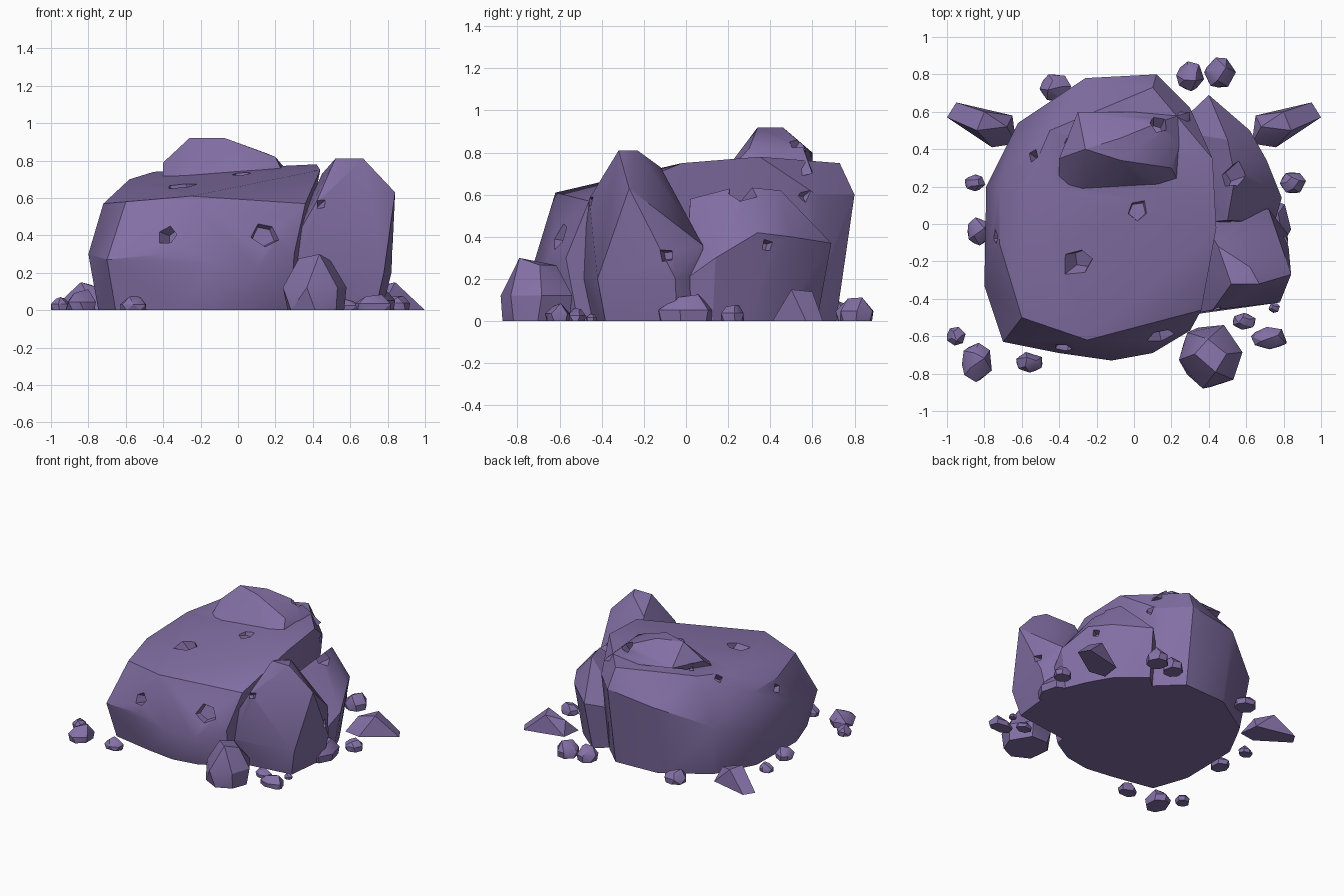
import bpy, bmesh, math, random
from mathutils import Vector

if "Cube" in bpy.data.objects:
    bpy.data.objects.remove(bpy.data.objects["Cube"])

random.seed(4)
stone = bpy.data.materials.new("purple stone")
stone.diffuse_color = (0.225, 0.16, 0.375, 1)
stone.use_nodes = True
stone.node_tree.nodes["Principled BSDF"].inputs["Base Color"].default_value = stone.diffuse_color


def hull_object(name, pts):
    """Convex chunk of stone around a handful of corner points."""
    bm = bmesh.new()
    for p in pts:
        bm.verts.new(p)
    res = bmesh.ops.convex_hull(bm, input=bm.verts)
    junk = {v for v in res["geom_interior"] + res["geom_unused"] if isinstance(v, bmesh.types.BMVert)}
    bmesh.ops.delete(bm, geom=list(junk), context='VERTS')
    bmesh.ops.recalc_face_normals(bm, faces=bm.faces)
    me = bpy.data.meshes.new(name)
    bm.to_mesh(me)
    bm.free()
    ob = bpy.data.objects.new(name, me)
    bpy.context.collection.objects.link(ob)
    me.materials.append(stone)
    return ob


def rock(name, rim, crown, depth):
    """Rim is the widest outline; the foot is the rim drawn in below the ground."""
    foot = [(x * .92, y * .88, -depth) for x, y, z in rim]
    return hull_object(name, rim + crown + foot)


def combine(target, other, op):
    m = target.modifiers.new(op, 'BOOLEAN')
    m.operation, m.object, m.solver = op, other, 'EXACT'
    bpy.context.view_layer.update()
    me = bpy.data.meshes.new_from_object(target.evaluated_get(bpy.context.evaluated_depsgraph_get()))
    target.modifiers.clear()
    target.data = me
    bpy.data.objects.remove(other)


def smooth(ob):
    bpy.ops.object.select_all(action='DESELECT')
    ob.select_set(True)
    bpy.context.view_layer.objects.active = ob
    bpy.ops.object.shade_smooth_by_angle(angle=math.radians(28))


# Main mass: widest outline, then front ledge and sloped top
rim = [(-.79, .2, .27), (-.8, -.33, .3), (-.7, -.63, .27), (-.4, -.69, .3), (-.12, -.73, .25),
       (.1, -.69, .22), (.3, -.57, .3), (.3, .62, .6), (.12, .8, .6), (-.26, .78, .55), (-.62, .54, .4)]
crown = [(-.72, -.1, .57), (-.72, .2, .57), (-.6, -.5, .58), (-.25, -.62, .61), (.36, -.46, .57),
         (-.58, .2, .7), (-.45, .5, .74), (.42, .35, .78), (.44, -.02, .75), (.1, .73, .75)]
body = rock("boulder", rim, crown, .06)

# Peak
peak = [(-.4, .1, .6), (.3, .1, .6), (-.4, .35, .79), (-.3, .6, .8), (.3, .6, .7),
        (-.26, .4, .92), (-.07, .34, .92), (-.07, .46, .92), (.15, .55, .84), (.2, .3, .82)]
combine(body, hull_object("peak", peak), 'UNION')

# Knob on the right, towards the front
knob_rim = [(.2, -.5, .2), (.78, -.42, .2), (.82, -.05, .2), (.72, .08, .36), (.35, .05, .3)]
knob_top = [(.84, -.27, .63), (.52, -.32, .81), (.67, -.32, .81), (.62, -.23, .81), (.45, -.12, .73),
            (.42, -.46, .58)]
combine(body, rock("knob", knob_rim, knob_top, .07), 'UNION')

# Shelf on the right, towards the back
shelf_rim = [(.3, 0, .3), (.75, 0, .2), (.79, .14, .3), (.71, .34, .42), (.62, .5, .4), (.4, .69, .37), (.2, .5, .3)]
shelf_top = [(.5, .45, .62), (.54, .25, .64), (.5, .02, .58)]
combine(body, rock("shelf", shelf_rim, shelf_top, .08), 'UNION')


# Angular pits: tapered cutters pointing away from the middle of the boulder
def pit(x, y, z, r):
    n = Vector((x, y, (z - .3) * 1.5)).normalized()
    u = n.orthogonal().normalized()
    v = n.cross(u)
    a0 = random.random() * 6
    sides = 4 if r < .06 else 5
    pts = []
    for h, k in ((-.4 * r - .05, .5), (.15, 1.3)):
        for i in range(sides):
            a = a0 + math.tau * i / sides
            s = r * k * (.85 + .3 * ((i * 7) % 5) / 5)
            pts.append(Vector((x, y, z)) + n * h + (u * math.cos(a) + v * math.sin(a)) * s)
    combine(body, hull_object("cutter", pts), 'DIFFERENCE')


for p in [(.02, .08, .8, .1), (-.31, -.21, .7, .11), (.13, .54, .84, .07), (-.37, .46, .78, .04),
          (-.54, .37, .7, .05), (.55, .26, .62, .09), (.36, .6, .62, .06), (.82, -.09, .31, .05),
          (.7, .4, .36, .05), (-.38, -.67, .4, .07), (.16, -.65, .42, .12), (.45, -.46, .57, .04),
          (-.73, -.07, .5, .05)]:
    pit(*p)

# Flat underside
bm = bmesh.new()
bm.from_mesh(body.data)
cut = bmesh.ops.bisect_plane(bm, geom=bm.verts[:] + bm.edges[:] + bm.faces[:], plane_co=(0, 0, 0),
                             plane_no=(0, 0, 1), clear_inner=True)
bmesh.ops.contextual_create(bm, geom=[e for e in cut["geom_cut"] if isinstance(e, bmesh.types.BMEdge)])
bmesh.ops.recalc_face_normals(bm, faces=bm.faces)
bm.to_mesh(body.data)
bm.free()
smooth(body)


# Loose stones: lopsided rings narrowing upwards, fitted to a centre and size
def loose_stone(name, x, y, w, d, h):
    pts = []
    a0 = random.random()
    for z, k, sides in ((0, .92, 7), (.4, 1, 6), (1, .5, 4)):
        for i in range(sides):
            a = a0 + math.tau * (i + random.uniform(-.2, .2)) / sides
            pts.append((math.cos(a) * k, math.sin(a) * k, z * (1 - (z > .9) * random.uniform(0, .3))))
    lo = [min(p[i] for p in pts) for i in range(3)]
    hi = [max(p[i] for p in pts) for i in range(3)]
    fit = [(x + ((p[0] - lo[0]) / (hi[0] - lo[0]) - .5) * w,
            y + ((p[1] - lo[1]) / (hi[1] - lo[1]) - .5) * d, p[2] / hi[2] * h) for p in pts]
    smooth(hull_object(name, fit))


loose_stone("front_boulder", .41, -.71, .34, .34, .3)

# Long pointed slabs, mirrored left and right
slab = [(1, .57, 0), (.95, .65, 0), (.65, .58, 0), (.63, .43, 0), (.76, .41, 0),
        (.84, .5, .15), (.8, .6, .14), (.68, .52, .1)]
for s, side in ((-1, "left"), (1, "right")):
    smooth(hull_object(side + "_slab", [(s * x, y, z) for x, y, z in slab]))

# Pebbles around the foot: centre and footprint, height follows from the size
pebbles = [(-.42, .73, .17, .14), (.3, .79, .15, .16), (.46, .81, .17, .16), (-.85, .22, .11, .09),
           (-.83, -.04, .12, .15), (.85, .22, .14, .11), (-.95, -.6, .1, .1), (-.84, -.74, .16, .21),
           (-.56, -.74, .14, .11), (.72, -.61, .19, .12), (.75, -.45, .06, .05), (.59, -.52, .12, .09),
           (.75, 0, .18, .26)]
for i, (x, y, w, d) in enumerate(pebbles):
    loose_stone("pebble_%d" % (i + 1), x, y, w, d, min(w, d) * .7)
